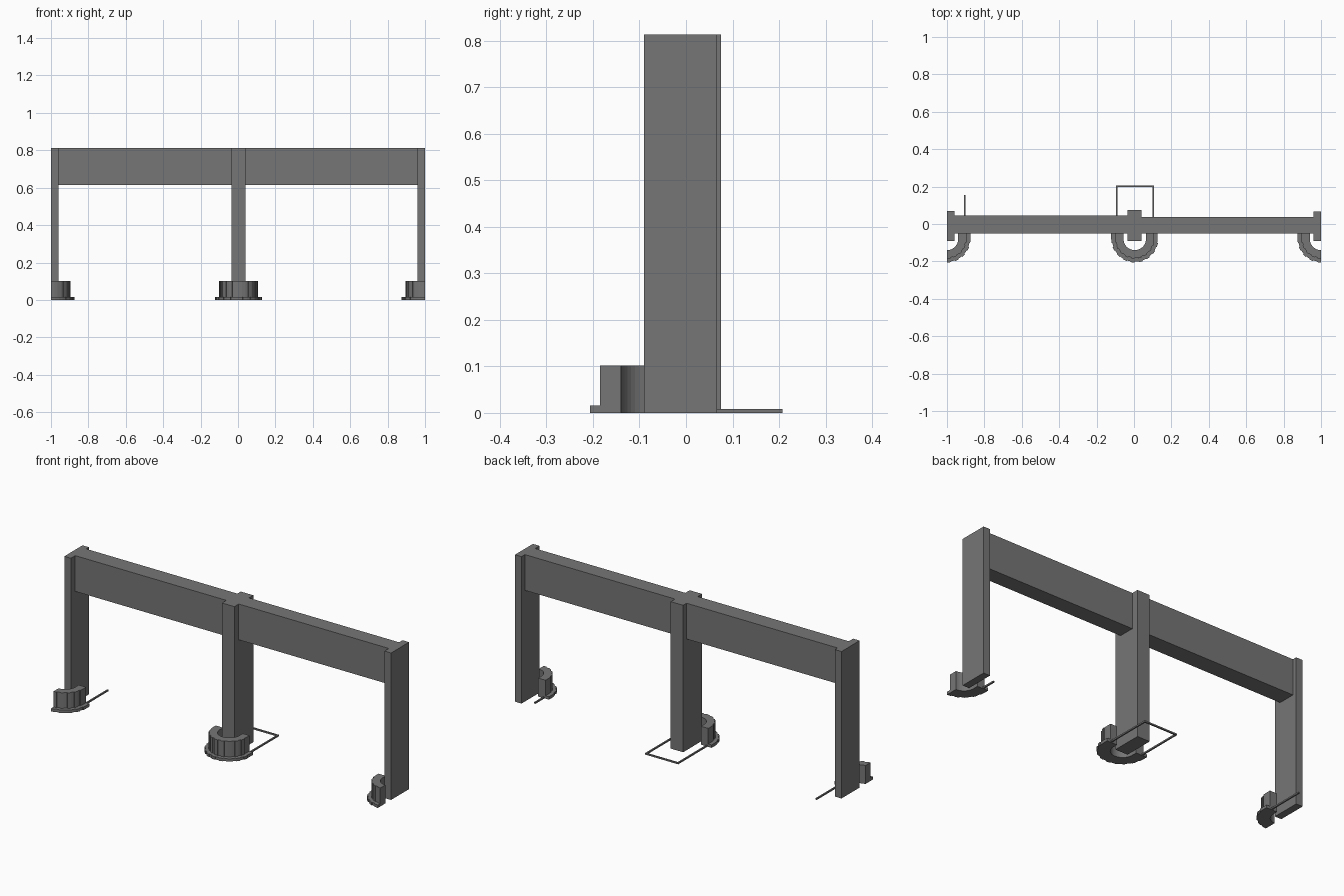
import bpy, bmesh, math

cube = bpy.data.objects.get("Cube")
if cube:
    bpy.data.objects.remove(cube, do_unlink=True)

# Single concrete grey
GREY = (0.18, 0.18, 0.18, 1.0)
grey = bpy.data.materials.new("concrete_grey")
grey.use_nodes = True
grey.diffuse_color = GREY
bsdf = next(n for n in grey.node_tree.nodes if n.type == 'BSDF_PRINCIPLED')
bsdf.inputs["Base Color"].default_value = GREY


def finish(name, bm):
    bmesh.ops.recalc_face_normals(bm, faces=bm.faces[:])
    mesh = bpy.data.meshes.new(name)
    bm.to_mesh(mesh)
    bm.free()
    mesh.materials.append(grey)
    ob = bpy.data.objects.new(name, mesh)
    bpy.context.collection.objects.link(ob)
    return ob


def box(name, x, y, z):
    """Box from (min, max) pairs."""
    bm = bmesh.new()
    bmesh.ops.create_cube(bm, size=1)
    for v in bm.verts:
        v.co = [r[0] + (c + 0.5) * (r[1] - r[0]) for c, r in zip(v.co, (x, y, z))]
    return finish(name, bm)


RING_Y, RING_END = -0.08, -0.05


def ring(name, cx, a0, a1, r_in, r_out, z0, z1, blocks):
    """Curved kerb of slightly stepped blocks, with straight ends under the beam."""
    pairs = []
    for i in range(blocks):
        r = r_out - 0.004 * (i % 2)
        for k in (i, i + 1):
            a = math.radians(a0 + (a1 - a0) * k / blocks)
            c, s = math.cos(a), math.sin(a)
            pairs.append(((cx + r_in * c, RING_Y + r_in * s),
                          (cx + r * c, RING_Y + r * s)))
    # Straight ends where the arc meets the wall line
    if a0 == 180:
        pairs.insert(0, tuple((p[0], RING_END) for p in pairs[0]))
    if a1 == 360:
        pairs.append(tuple((p[0], RING_END) for p in pairs[-1]))
    bm = bmesh.new()
    rows = [[bm.verts.new((*p, z)) for p, z in
             ((i, z0), (o, z0), (o, z1), (i, z1))] for i, o in pairs]
    for a, b in zip(rows, rows[1:]):
        for k in range(4):
            m = (k + 1) % 4
            bm.faces.new((a[k], a[m], b[m], b[k]))
    bm.faces.new(rows[0])
    bm.faces.new(rows[-1][::-1])
    bmesh.ops.remove_doubles(bm, verts=bm.verts[:], dist=1e-5)
    return finish(name, bm)


# Posts
TOP = 0.813
box("right_post", (-1.0, -0.96), (-0.09, 0.069), (0, TOP))
box("centre_post", (-0.035, 0.041), (-0.09, 0.075), (0, TOP))
box("left_post", (0.96, 1.0), (-0.09, 0.067), (0, TOP))

# Lintel beams
box("right_beam", (-0.96, -0.035), (-0.052, 0.045), (0.615, TOP))
box("left_beam", (0.041, 0.96), (-0.052, 0.037), (0.615, TOP))

# Curved kerbs around each post: wide footing and upright wall
for side, cx, a0, a1, n in (("right", -1.0, 270, 360, 9),
                            ("centre", 0.004, 180, 360, 18),
                            ("left", 1.0, 180, 270, 9)):
    ring(side + "_footing", cx, a0, a1, 0.06, 0.126, 0, 0.016, n)
    ring(side + "_kerb", cx, a0, a1, 0.06, 0.105, 0.016, 0.102, n)

# Thin ground strips behind the posts
W, H = 0.004, (0, 0.008)
for name, x, y1 in (("right_strip", -0.905, 0.155),
                    ("centre_strip_a", -0.093, 0.207),
                    ("centre_strip_b", 0.102, 0.207),
                    ("left_strip", 0.905, 0.03)):
    box(name, (x - W, x + W), (-0.07, y1), H)
box("back_strip", (-0.089, 0.098), (0.199, 0.207), H)
